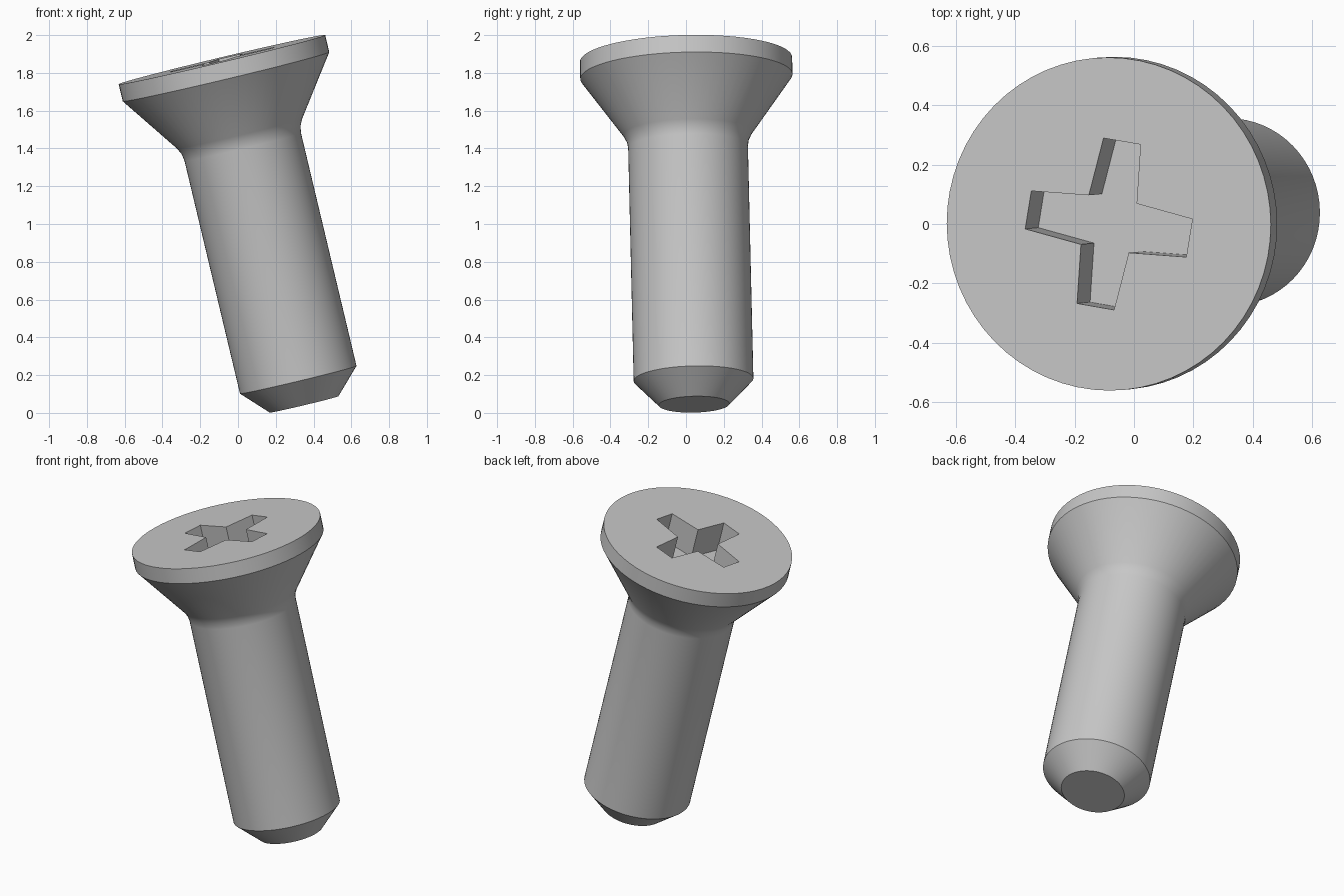
import bpy
import bmesh
import math
from mathutils import Vector, Matrix

SIDES = 64
LENGTH = 1.877
AXIS = Vector((-0.435, -0.043, 1.825)).normalized()
TIP = Vector((0.35, 0.043, 0.045))

cube = bpy.data.objects.get("Cube")
if cube:
    bpy.data.objects.remove(cube, do_unlink=True)

steel = bpy.data.materials.new("grey_steel")
steel.use_nodes = True
steel.diffuse_color = (0.57, 0.57, 0.57, 1)
steel.node_tree.nodes["Principled BSDF"].inputs["Base Color"].default_value = (0.57, 0.57, 0.57, 1)

bm = bmesh.new()


def make_loop(points, z):
    return [bm.verts.new((x, y, z)) for x, y in points]


def bridge(a, b):
    n = len(a)
    for i in range(n):
        j = (i + 1) % n
        bm.faces.new((a[i], a[j], b[j], b[i]))


def circle(r):
    angles = [2 * math.pi * i / SIDES for i in range(SIDES)]
    return [(r * math.cos(a), r * math.sin(a)) for a in angles]


# Turned body: tip, chamfer, shank, rounded neck, countersunk head, rim
profile = [(0.187, 0), (0.317, 0.134), (0.317, 1.40), (0.323, 1.438),
           (0.34, 1.473), (0.562, 1.784), (0.562, LENGTH)]
rings = [make_loop(circle(r), z) for r, z in profile]
for low, high in zip(rings, rings[1:]):
    bridge(low, high)
bm.faces.new(rings[0][::-1])

# Cross recess: four tapered arms, slightly turned about the axis
cross = []
for k in range(4):
    turn = Matrix.Rotation(math.radians(90 * k - 9.5), 2)
    for p in ((0.283, -0.065), (0.283, 0.065), (0.084, 0.084)):
        cross.append(tuple(turn @ Vector(p)))
opening = make_loop(cross, LENGTH)
floor = make_loop(cross, LENGTH - 0.19)
bridge(opening, floor)
bm.faces.new(floor)

# Flat head top around the recess
edges = [bm.edges.get((loop[i - 1], loop[i]))
         for loop in (rings[-1], opening) for i in range(len(loop))]
bmesh.ops.triangle_fill(bm, edges=edges, use_beauty=True, normal=(0, 0, 1))
bmesh.ops.recalc_face_normals(bm, faces=bm.faces[:])

# Lean the screw along its axis
lean = Vector((0, 0, 1)).rotation_difference(AXIS).to_matrix().to_4x4()
bm.transform(Matrix.Translation(TIP) @ lean)

mesh = bpy.data.meshes.new("countersunk_screw")
bm.to_mesh(mesh)
bm.free()
mesh.materials.append(steel)
screw = bpy.data.objects.new("countersunk_screw", mesh)
bpy.context.collection.objects.link(screw)

bpy.ops.object.select_all(action='DESELECT')
screw.select_set(True)
bpy.context.view_layer.objects.active = screw
bpy.ops.object.shade_smooth_by_angle(angle=math.radians(30))
